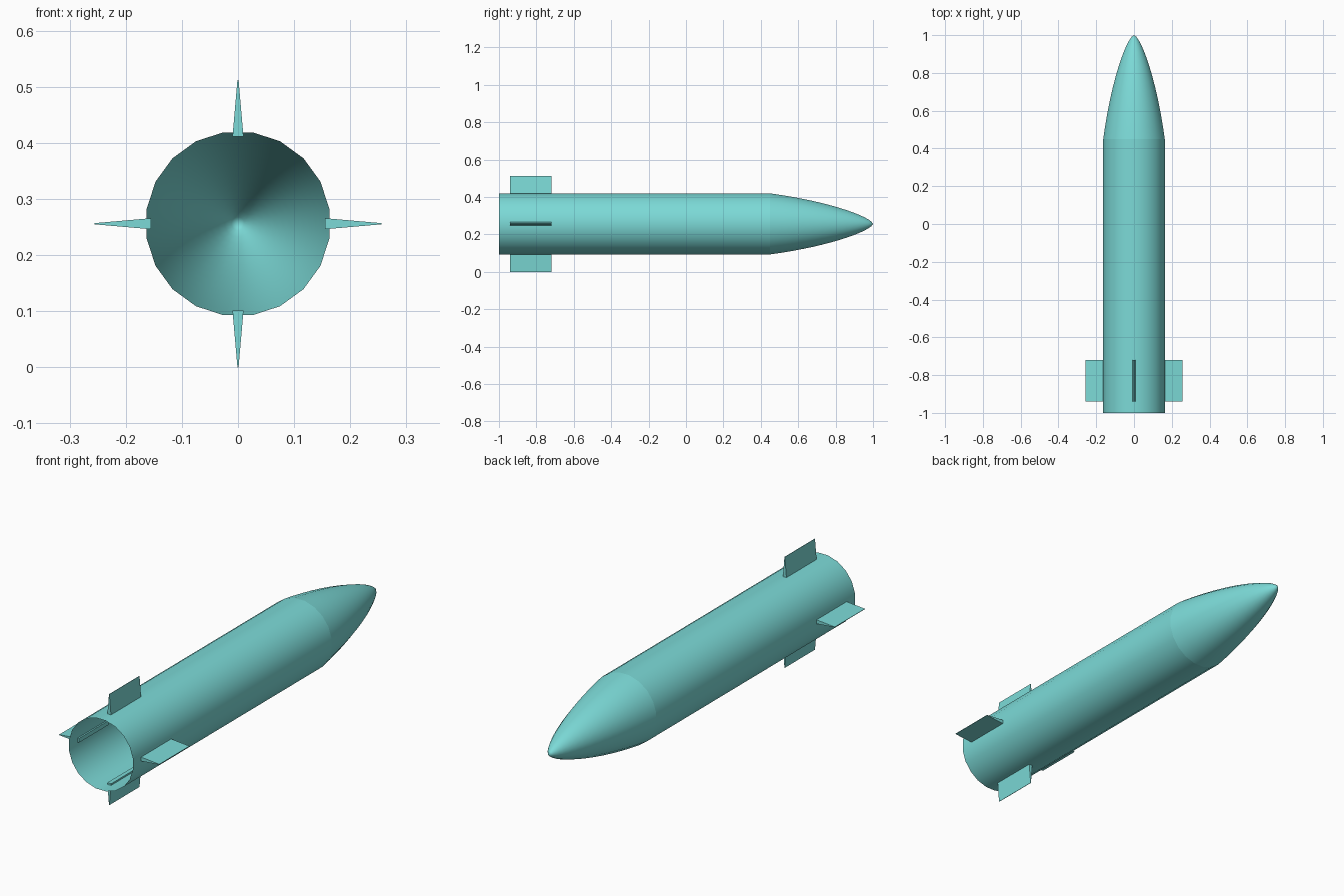
import bpy, bmesh, math

if "Cube" in bpy.data.objects:
    bpy.data.objects.remove(bpy.data.objects["Cube"])

SIDES, R, CZ = 20, 0.165, 0.256
Y_BACK, Y_NOSE, Y_TIP = -1.0, 0.45, 1.0

teal = bpy.data.materials.new("teal")
teal.diffuse_color = (0.2, 0.7, 0.68, 1)
teal.use_nodes = True
teal.node_tree.nodes["Principled BSDF"].inputs["Base Color"].default_value = teal.diffuse_color


def finish(name, bm, smooth):
    bmesh.ops.recalc_face_normals(bm, faces=bm.faces)
    for f in bm.faces:
        f.smooth = smooth
    mesh = bpy.data.meshes.new(name)
    bm.to_mesh(mesh)
    bm.free()
    mesh.materials.append(teal)
    ob = bpy.data.objects.new(name, mesh)
    ob.location.z = CZ
    bpy.context.collection.objects.link(ob)
    return ob


def revolve(name, profile):
    """Open shell around the y axis from (y, radius) points; radius 0 makes a tip."""
    bm = bmesh.new()
    rings = []
    for y, r in profile:
        if r == 0:
            rings.append([bm.verts.new((0, y, 0))] * SIDES)
            continue
        angles = [(i + 0.5) * math.tau / SIDES for i in range(SIDES)]
        rings.append([bm.verts.new((r * math.cos(a), y, r * math.sin(a))) for a in angles])
    for a, b in zip(rings, rings[1:]):
        for i in range(SIDES):
            j = (i + 1) % SIDES
            quad = [a[i], b[i], b[j], a[j]]
            bm.faces.new(list(dict.fromkeys(quad)))
    # Outward normals on an open shell: orient by the radial direction
    ob = finish(name, bm, True)
    mesh = ob.data
    f = mesh.polygons[0]
    if f.normal.x * f.center.x + f.normal.z * f.center.z < 0:
        mesh.flip_normals()
    return ob


# Open-ended tube body
revolve("body_tube", [(Y_BACK, R), (Y_NOSE, R)])

# Hollow rounded nose, rings closer together towards the tip
nose = []
STEPS = 14
for i in range(STEPS + 1):
    t = 1 - (1 - i / STEPS) ** 1.6
    r = 0 if i == STEPS else R * (1 - t) ** (0.46 + 0.17 * t)
    nose.append((Y_NOSE + t * (Y_TIP - Y_NOSE), r))
revolve("nose_cone", nose)

# Four wedge fins, poking slightly through the tube wall
for k, name in enumerate(["right_fin", "top_fin", "left_fin", "bottom_fin"]):
    bm = bmesh.new()
    bmesh.ops.create_cube(bm, size=1)
    for v in bm.verts:
        outer = v.co.x > 0
        half = 0.001 if outer else 0.0098
        v.co = (0.256 if outer else 0.155,
                -0.72 if v.co.y > 0 else -0.94,
                math.copysign(half, v.co.z))
    fin = finish(name, bm, False)
    fin.rotation_euler.y = -k * math.pi / 2
